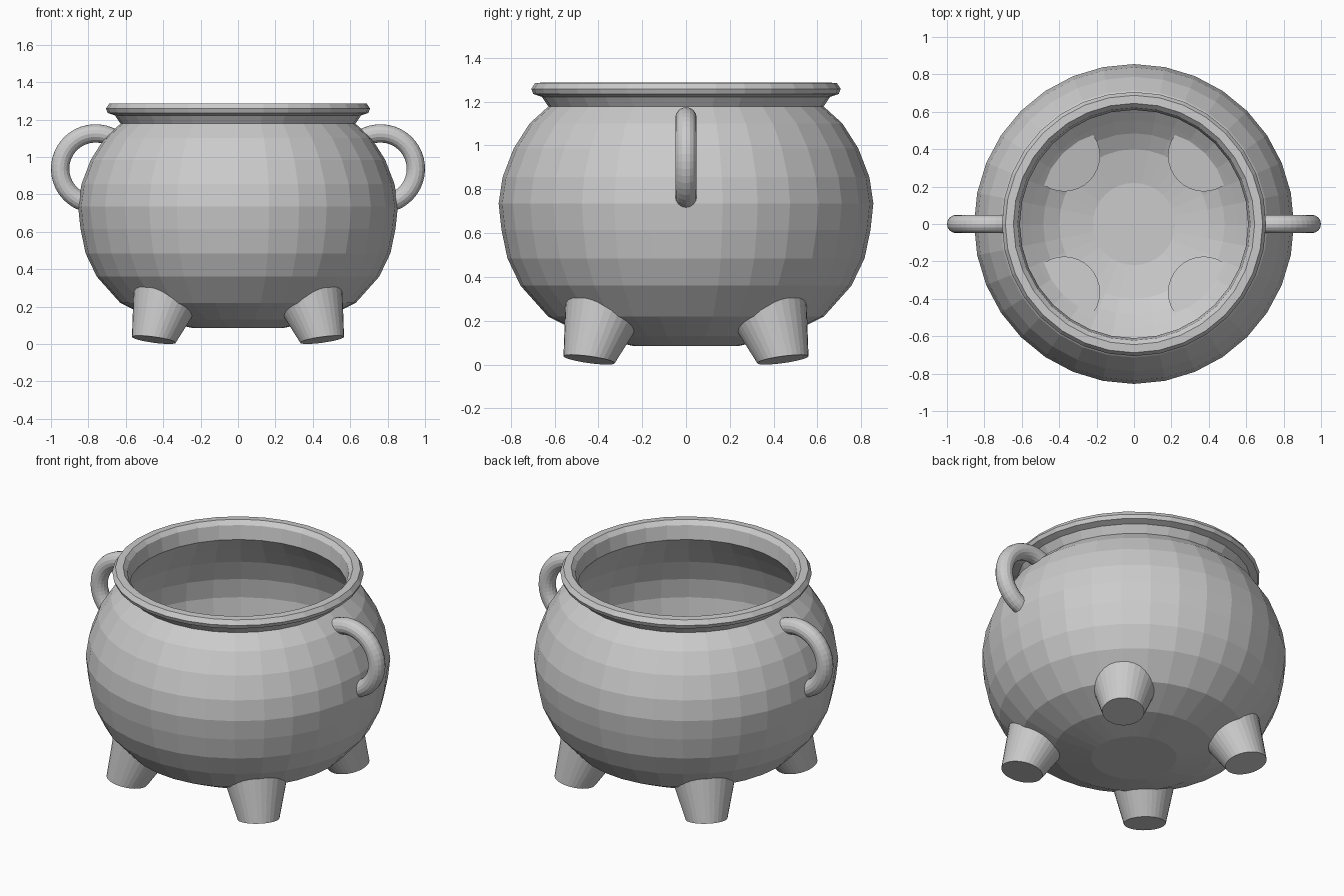
import bpy, bmesh
from math import cos, sin, pi, radians
from mathutils import Vector

cube = bpy.data.objects.get("Cube")
if cube:
    bpy.data.objects.remove(cube)

iron = bpy.data.materials.new("cast_iron_grey")
iron.use_nodes = True
GREY = (0.6, 0.6, 0.6, 1)
iron.diffuse_color = GREY
iron.node_tree.nodes["Principled BSDF"].inputs["Base Color"].default_value = GREY


def circle(center, u, v, radius, sides):
    """Ring of points around center in the plane of u and v."""
    return [center + radius * (cos(a) * u + sin(a) * v)
            for a in (2 * pi * i / sides for i in range(sides))]


def loft(name, rings):
    """Skin a list of equal rings and cap both ends."""
    bm = bmesh.new()
    loops = [[bm.verts.new(p) for p in ring] for ring in rings]
    n = len(loops[0])
    for a, b in zip(loops, loops[1:]):
        for i in range(n):
            j = (i + 1) % n
            bm.faces.new((a[i], a[j], b[j], b[i]))
    bm.faces.new(loops[0])
    bm.faces.new(loops[-1])
    bmesh.ops.recalc_face_normals(bm, faces=bm.faces)
    mesh = bpy.data.meshes.new(name)
    bm.to_mesh(mesh)
    bm.free()
    mesh.materials.append(iron)
    obj = bpy.data.objects.new(name, mesh)
    bpy.context.collection.objects.link(obj)
    return obj


X, Y, Z = Vector((1, 0, 0)), Vector((0, 1, 0)), Vector((0, 0, 1))

# Pot: (radius, height) from the underside, over the rim, to the inner floor
outside = [(.24, .085), (.45, .13), (.63, .22), (.755, .36), (.815, .485),
           (.842, .615), (.855, .735), (.837, .855), (.787, .985),
           (.714, 1.1), (.628, 1.178)]
rim = [(.658, 1.222), (.697, 1.235), (.706, 1.258), (.688, 1.285),
       (.645, 1.287), (.622, 1.262)]
inside = [(.61, 1.178), (.67, 1.09), (.74, .98), (.79, .85), (.805, .73),
          (.79, .61), (.75, .49), (.67, .385), (.555, .29), (.485, .235),
          (.4, .19), (.22, .155)]
loft("pot", [circle(Z * h, X, Y, r, 32) for r, h in outside + rim + inside])

# Handles: partial rings sunk into the wall
STEPS = 24
for side, label in ((1, "left"), (-1, "right")):
    rings = []
    for i in range(STEPS + 1):
        a = radians(-76 + 196 * i / STEPS)
        out = Vector((side * cos(a), 0, sin(a)))
        center = Vector((side * .762, 0, .937)) + out * .189
        rings.append(circle(center, out, Y, .049, 16))
    loft(label + "_handle", rings)

# Legs: tapered stubs splayed towards the corners
for sx, left_right in ((1, "left"), (-1, "right")):
    for sy, front_back in ((-1, "front"), (1, "back")):
        diagonal = Vector((sx, sy, 0)).normalized()
        tilt = radians(11)
        u = diagonal * cos(tilt) + Z * sin(tilt)
        v = Z.cross(diagonal)
        foot = Vector((sx * .45, sy * .442, .0225))
        top = Vector((sx * .37, sy * .362, .272))
        loft(f"{front_back}_{left_right}_leg",
             [circle(foot, u, v, .118, 32), circle(top, u, v, .19, 32)])
